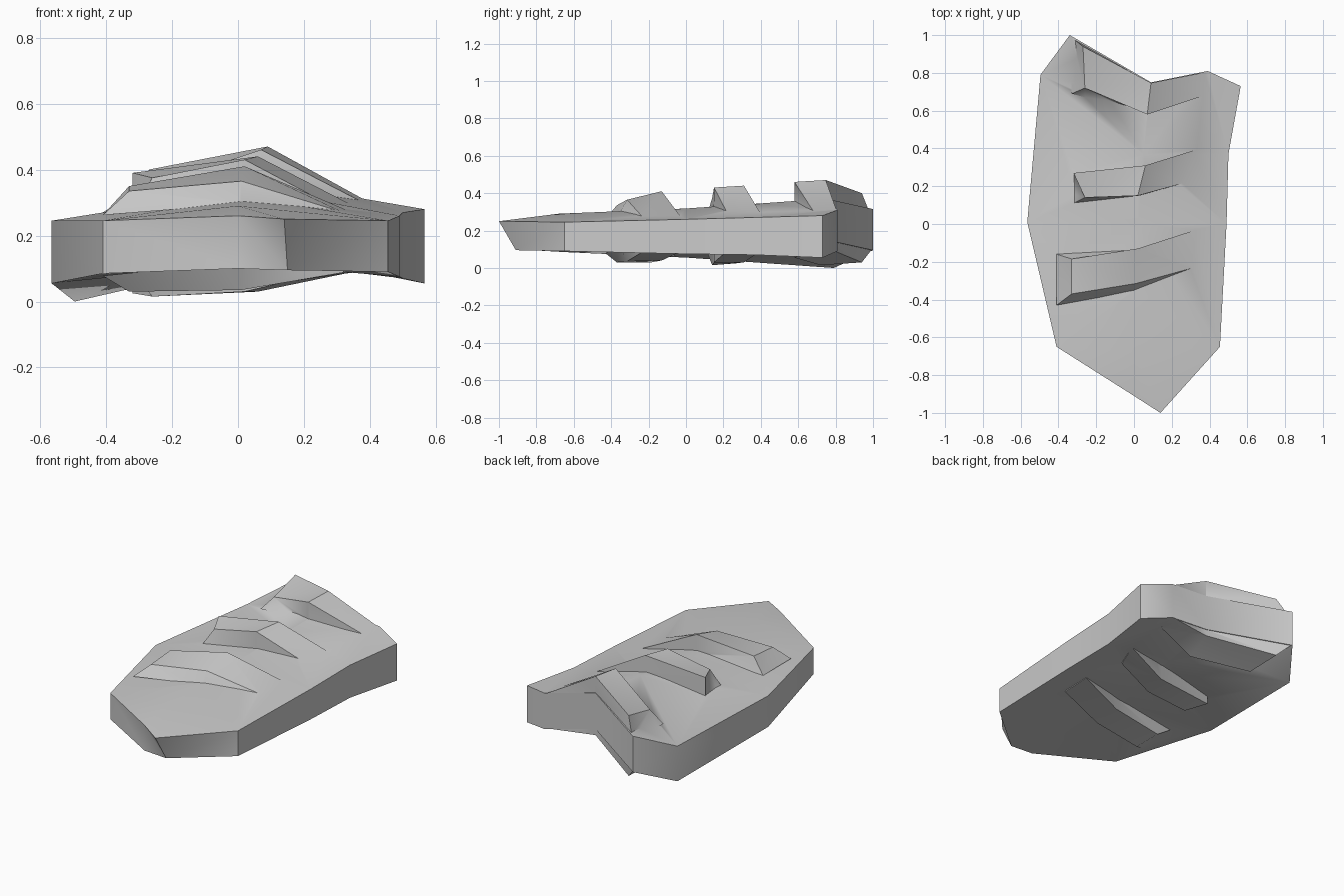
import bpy, bmesh, math


def make_object(name, verts, faces):
    """Mesh with outward normals."""
    bm = bmesh.new()
    vs = [bm.verts.new(v) for v in verts]
    for f in faces:
        bm.faces.new([vs[i] for i in f])
    bmesh.ops.recalc_face_normals(bm, faces=bm.faces)
    bmesh.ops.triangulate(bm, faces=bm.faces)
    me = bpy.data.meshes.new(name)
    bm.to_mesh(me)
    bm.free()
    ob = bpy.data.objects.new(name, me)
    bpy.context.collection.objects.link(ob)
    return ob


# Slab: plan outline as (x, y, top z, bottom z), counter-clockwise from the nose bend
outline = [
    (0.00, -0.91, 0.26, 0.10), (0.14, -1.00, 0.25, 0.095),
    (0.455, -0.65, 0.245, 0.09), (0.49, 0.00, 0.26, 0.075),
    (0.50, 0.37, 0.27, 0.07), (0.565, 0.73, 0.28, 0.055),
    (0.39, 0.81, 0.31, 0.09), (0.09, 0.75, 0.37, 0.15),
    (-0.34, 1.00, 0.315, 0.095), (-0.495, 0.79, 0.215, 0.0),
    (-0.565, 0.01, 0.245, 0.055), (-0.41, -0.65, 0.245, 0.085),
]
# Centre line between nose and back notch: crowned on top, hollow underneath
spine = [(0.00, -0.68, 0.29, 0.105), (0.02, 0.00, 0.318, 0.115),
         (0.05, 0.37, 0.343, 0.125)]
# Skin panels, shared by top and bottom (12, 13, 14 are the spine)
panels = [(0, 1, 2, 12), (12, 2, 3, 13), (13, 3, 4, 14), (14, 4, 5, 6), (14, 6, 7),
          (0, 12, 11), (12, 13, 10, 11), (13, 14, 10), (14, 9, 10), (14, 8, 9), (14, 7, 8)]

points = outline + spine
n, m = len(points), len(outline)
top = [(x, y, zt) for x, y, zt, zb in points]
bottom = [(x, y, zb) for x, y, zt, zb in points]
bottom[1] = (0.15, -0.91, 0.095)  # undercut nose tip
bottom[0] = (0.00, -0.905, 0.10)
walls = [(i, (i + 1) % m, n + (i + 1) % m, n + i) for i in range(m)]
slab = make_object("ridged_slab", top + bottom,
                   panels + [tuple(n + i for i in reversed(f)) for f in panels] + walls)

# Ridges: crest is (x, y, top z, bottom z) in front/back pairs, left to right;
# foot is the matching plan position of the base, then the base heights
ridges = {
    "front_ridge": (
        [(-0.33, -0.37, 0.335, 0.03), (-0.33, -0.185, 0.35, 0.03),
         (0.01, -0.315, 0.365, 0.035), (0.02, -0.13, 0.41, 0.04),
         (0.32, -0.23, 0.27, 0.088), (0.33, -0.03, 0.277, 0.086)],
        [(-0.41, -0.43), (-0.41, -0.16), (0.0, -0.355), (0.02, -0.13),
         (0.32, -0.23), (0.33, -0.03)],
        (0.262, 0.295, 0.25), (0.078, 0.12, 0.12)),
    "middle_ridge": (
        [(-0.26, 0.14, 0.375, 0.015), (-0.32, 0.27, 0.39, 0.025),
         (0.02, 0.15, 0.43, 0.03), (0.06, 0.31, 0.44, 0.03),
         (0.275, 0.22, 0.295, 0.09), (0.35, 0.40, 0.29, 0.09)],
        [(-0.32, 0.11), (-0.32, 0.27), (0.02, 0.148), (0.06, 0.31),
         (0.275, 0.22), (0.35, 0.40)],
        (0.275, 0.32, 0.25), (0.09, 0.13, 0.13)),
    "back_ridge": (
        [(-0.26, 0.72, 0.35, 0.015), (-0.27, 0.94, 0.40, 0.03),
         (0.07, 0.58, 0.46, 0.055), (0.09, 0.747, 0.47, 0.11),
         (0.37, 0.68, 0.305, 0.09), (0.39, 0.806, 0.305, 0.095)],
        [(-0.33, 0.69), (-0.336, 0.992), (0.07, 0.58), (0.09, 0.747),
         (0.37, 0.68), (0.39, 0.806)],
        (0.27, 0.34, 0.27), (0.097, 0.16, 0.15)),
}
ridge_faces = [(0, 2, 3, 1), (2, 4, 5, 3), (6, 7, 9, 8), (8, 9, 11, 10),
               (0, 1, 7, 6), (4, 10, 11, 5),
               (0, 6, 8, 2), (2, 8, 10, 4), (1, 3, 9, 7), (3, 5, 11, 9)]
bpy.context.view_layer.objects.active = slab
# Each ridge is fused to the top and repeated on the underside
for name, (crest, foot, base_top, base_bottom) in ridges.items():
    for side, col, base in (("top", 2, base_top), ("bottom", 3, base_bottom)):
        verts = [(p[0], p[1], p[col]) for p in crest]
        verts += [(x, y, base[i // 2]) for i, (x, y) in enumerate(foot)]
        ridge = make_object(f"{side}_{name}", verts, ridge_faces)
        mod = slab.modifiers.new("fuse", 'BOOLEAN')
        mod.operation, mod.solver, mod.object = 'UNION', 'EXACT', ridge
        bpy.ops.object.modifier_apply(modifier=mod.name)
        bpy.data.objects.remove(ridge)

# Soft shading where panels meet at shallow angles
slab.select_set(True)
bpy.ops.object.shade_smooth_by_angle(angle=math.radians(42))
